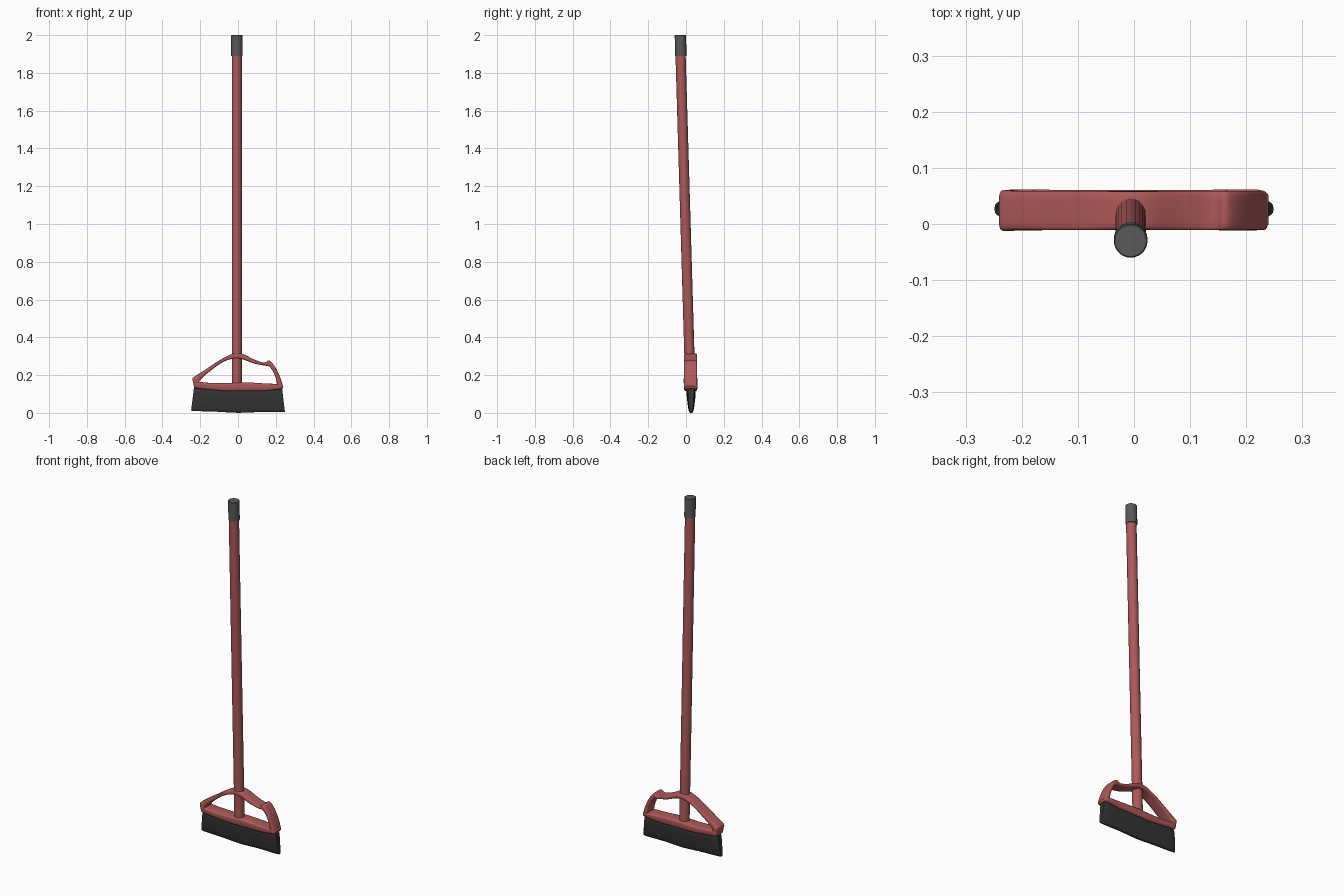
import bpy, bmesh, math
from mathutils import Vector

if "Cube" in bpy.data.objects:
    bpy.data.objects.remove(bpy.data.objects["Cube"])


def material(name, rgb):
    m = bpy.data.materials.new(name)
    m.diffuse_color = (*rgb, 1)
    m.use_nodes = True
    m.node_tree.nodes["Principled BSDF"].inputs["Base Color"].default_value = m.diffuse_color
    return m


RED = material("red_plastic", (0.42, 0.10, 0.10))
GREY = material("grip_grey", (0.10, 0.10, 0.10))
DARK = material("bristle_dark", (0.035, 0.035, 0.035))


def finish(name, bm, mat, angle):
    bmesh.ops.recalc_face_normals(bm, faces=bm.faces)
    me = bpy.data.meshes.new(name)
    bm.to_mesh(me)
    bm.free()
    me.materials.append(mat)
    ob = bpy.data.objects.new(name, me)
    bpy.context.collection.objects.link(ob)
    bpy.ops.object.select_all(action='DESELECT')
    ob.select_set(True)
    bpy.context.view_layer.objects.active = ob
    bpy.ops.object.shade_smooth_by_angle(angle=math.radians(angle))
    return ob


def loft(bm, rings):
    rows = [[bm.verts.new(p) for p in r] for r in rings]
    n = len(rows[0])
    for a, b in zip(rows, rows[1:]):
        for i in range(n):
            j = (i + 1) % n
            bm.faces.new((a[i], a[j], b[j], b[i]))
    bm.faces.new(rows[0])
    bm.faces.new(rows[-1])


def smooth_path(st, sub):
    # Catmull-Rom interpolation of the stations
    st = [Vector(s) for s in st]
    out = []
    for i in range(len(st) - 1):
        p0, p1, p2, p3 = st[max(i - 1, 0)], st[i], st[i + 1], st[min(i + 2, len(st) - 1)]
        for k in range(sub):
            t = k / sub
            out.append(0.5 * (2 * p1 + (p2 - p0) * t + (2 * p0 - 5 * p1 + 4 * p2 - p3) * t * t
                              + (3 * p1 - p0 - 3 * p2 + p3) * t ** 3))
    return out + [st[-1]]


def band(name, stations, mat, yc, sub=4, power=0.4, n=20):
    # station: outer x, outer z, inner x, inner z, half depth outer, half depth inner
    bm = bmesh.new()
    rings = []
    for ox, oz, ix, iz, ho, hi in smooth_path(stations, sub):
        ring = []
        for k in range(n):
            a = 2 * math.pi * (k + 0.5) / n
            u = math.copysign(abs(math.cos(a)) ** power, math.cos(a))
            v = math.copysign(abs(math.sin(a)) ** power, math.sin(a))
            t = (1 - u) / 2
            ring.append((ox + (ix - ox) * t, yc + v * (ho + (hi - ho) * t), oz + (iz - oz) * t))
        rings.append(ring)
    loft(bm, rings)
    return finish(name, bm, mat, 45)


def tube(name, p0, p1, r, n, mat, angle, bevel=0.0):
    circle = lambda p, q: [(p[0] + q * math.cos(2 * math.pi * i / n),
                            p[1] + q * math.sin(2 * math.pi * i / n), p[2]) for i in range(n)]
    bm = bmesh.new()
    top = (p1[0], p1[1], p1[2] - bevel)
    rings = [circle(p0, r), circle(top, r)]
    if bevel:
        rings.append(circle(p1, r - bevel))
    loft(bm, rings)
    return finish(name, bm, mat, angle)


# Leaning pole and its end grip
tube("pole", (-0.006, 0.023, 0.135), (-0.006, -0.029, 1.90), 0.027, 20, RED, 30)
tube("end_grip", (-0.006, -0.027, 1.89), (-0.006, -0.03, 2.0), 0.03, 28, GREY, 30, 0.002)

# Head bar
W = 0.037
band("head_bar", [
    (-0.238, 0.163, -0.232, 0.134, 0.030, 0.028),
    (-0.222, 0.166, -0.222, 0.130, W, 0.034),
    (-0.150, 0.159, -0.150, 0.122, W, 0.034),
    (-0.060, 0.158, -0.060, 0.115, W, 0.034),
    (0.000, 0.161, 0.000, 0.115, W, 0.034),
    (0.060, 0.161, 0.060, 0.115, W, 0.034),
    (0.140, 0.156, 0.140, 0.116, W, 0.034),
    (0.222, 0.152, 0.222, 0.125, W, 0.034),
    (0.240, 0.142, 0.236, 0.128, 0.028, 0.026)], RED, 0.025)

# Asymmetric hoop over the head
H = 0.035
band("hoop", [
    (-0.230, 0.140, -0.203, 0.140, H, H),
    (-0.241, 0.178, -0.205, 0.166, 0.037, 0.036),
    (-0.225, 0.195, -0.190, 0.184, H, H),
    (-0.170, 0.231, -0.158, 0.213, H, H),
    (-0.095, 0.280, -0.085, 0.266, H, H),
    (-0.030, 0.312, -0.026, 0.287, 0.034, H),
    (0.024, 0.312, 0.020, 0.285, 0.034, H),
    (0.085, 0.283, 0.083, 0.262, H, H),
    (0.138, 0.266, 0.143, 0.250, H, H),
    (0.165, 0.278, 0.160, 0.248, H, H),
    (0.198, 0.241, 0.180, 0.228, H, H),
    (0.224, 0.186, 0.200, 0.184, H, H),
    (0.239, 0.138, 0.208, 0.140, H, H)], RED, 0.024)

# Tapered bristle block with pointed ends
band("bristles", [
    (-0.231, 0.135, -0.247, 0.015, 0.004, 0.003),
    (-0.222, 0.136, -0.236, 0.010, 0.024, 0.011),
    (-0.110, 0.130, -0.115, 0.006, 0.028, 0.013),
    (0.000, 0.128, 0.000, 0.000, 0.028, 0.013),
    (0.110, 0.130, 0.115, 0.004, 0.028, 0.013),
    (0.222, 0.134, 0.236, 0.003, 0.024, 0.011),
    (0.231, 0.132, 0.247, 0.008, 0.004, 0.003)], DARK, 0.027, 3, 0.5)
